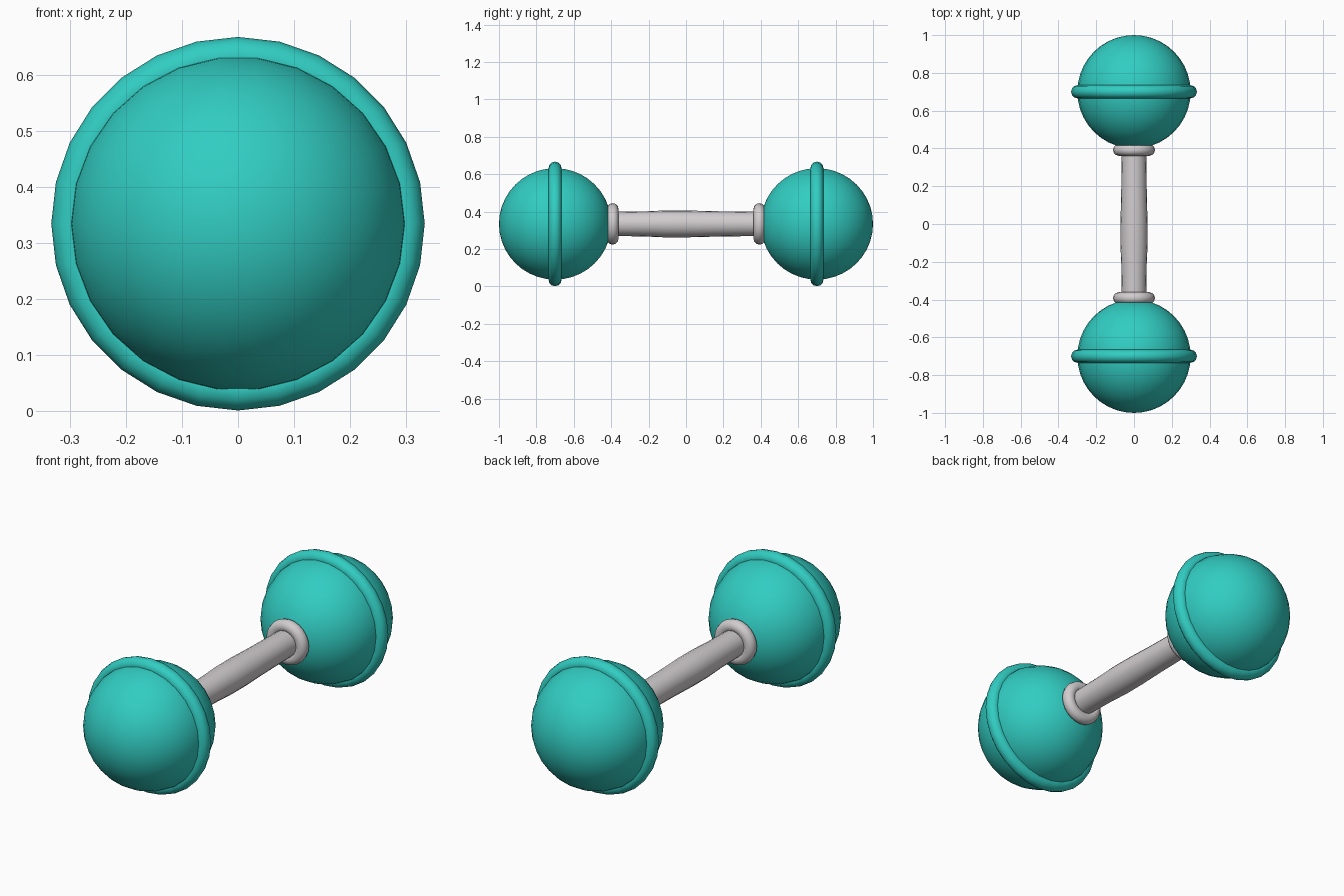
import bpy, bmesh, math

if "Cube" in bpy.data.objects:
    bpy.data.objects.remove(bpy.data.objects["Cube"])

AXIS_Z = 0.334


def material(name, rgb):
    m = bpy.data.materials.new(name)
    m.diffuse_color = (*rgb, 1)
    m.use_nodes = True
    m.node_tree.nodes["Principled BSDF"].inputs["Base Color"].default_value = m.diffuse_color
    return m


TEAL = material("teal", (0.031, 0.61, 0.54))
GREY = material("light grey", (0.64, 0.61, 0.62))


def lathe(name, profile, sides, mat, y=0, closed=False):
    """Spin (radius, offset) points around the bar's y axis."""
    bm = bmesh.new()
    rings = []
    for r, v in profile:
        n = sides if r > 1e-5 else 1
        rings.append([bm.verts.new((r * math.cos(math.tau * i / sides), y + v,
                                    AXIS_Z + r * math.sin(math.tau * i / sides)))
                      for i in range(n)])
    pairs = list(zip(rings, rings[1:]))
    if closed:
        pairs.append((rings[-1], rings[0]))
    for a, b in pairs:
        for i in range(sides):
            j = (i + 1) % sides
            quad = [a[i % len(a)], a[j % len(a)], b[j % len(b)], b[i % len(b)]]
            bm.faces.new(list(dict.fromkeys(quad)))
    bmesh.ops.recalc_face_normals(bm, faces=bm.faces)
    for f in bm.faces:
        f.smooth = True
    mesh = bpy.data.meshes.new(name)
    bm.to_mesh(mesh)
    bm.free()
    mesh.materials.append(mat)
    ob = bpy.data.objects.new(name, mesh)
    bpy.context.collection.objects.link(ob)
    return ob


def ball(radius, steps):
    return [(radius * math.sin(math.pi * i / steps), -radius * math.cos(math.pi * i / steps))
            for i in range(steps + 1)]


def ring(major, minor, steps):
    return [(major + minor * math.cos(math.tau * i / steps), minor * math.sin(math.tau * i / steps))
            for i in range(steps)]


# Grip bar, slightly thicker in the middle
lathe("handle", [(0.063, -0.42), (0.065, -0.36), (0.067, -0.22), (0.072, -0.11),
                 (0.072, 0.0), (0.068, 0.15), (0.065, 0.36), (0.063, 0.42)], 20, GREY)

# Weight, its band and the collar at each end
for side, s in (("front", -1), ("back", 1)):
    lathe(side + "_weight", ball(0.3, 20), 26, TEAL, 0.7 * s)
    lathe(side + "_band", ring(0.298, 0.035, 12), 28, TEAL, 0.7 * s, True)
    lathe(side + "_collar", ring(0.08, 0.031, 12), 24, GREY, 0.392 * s, True)
